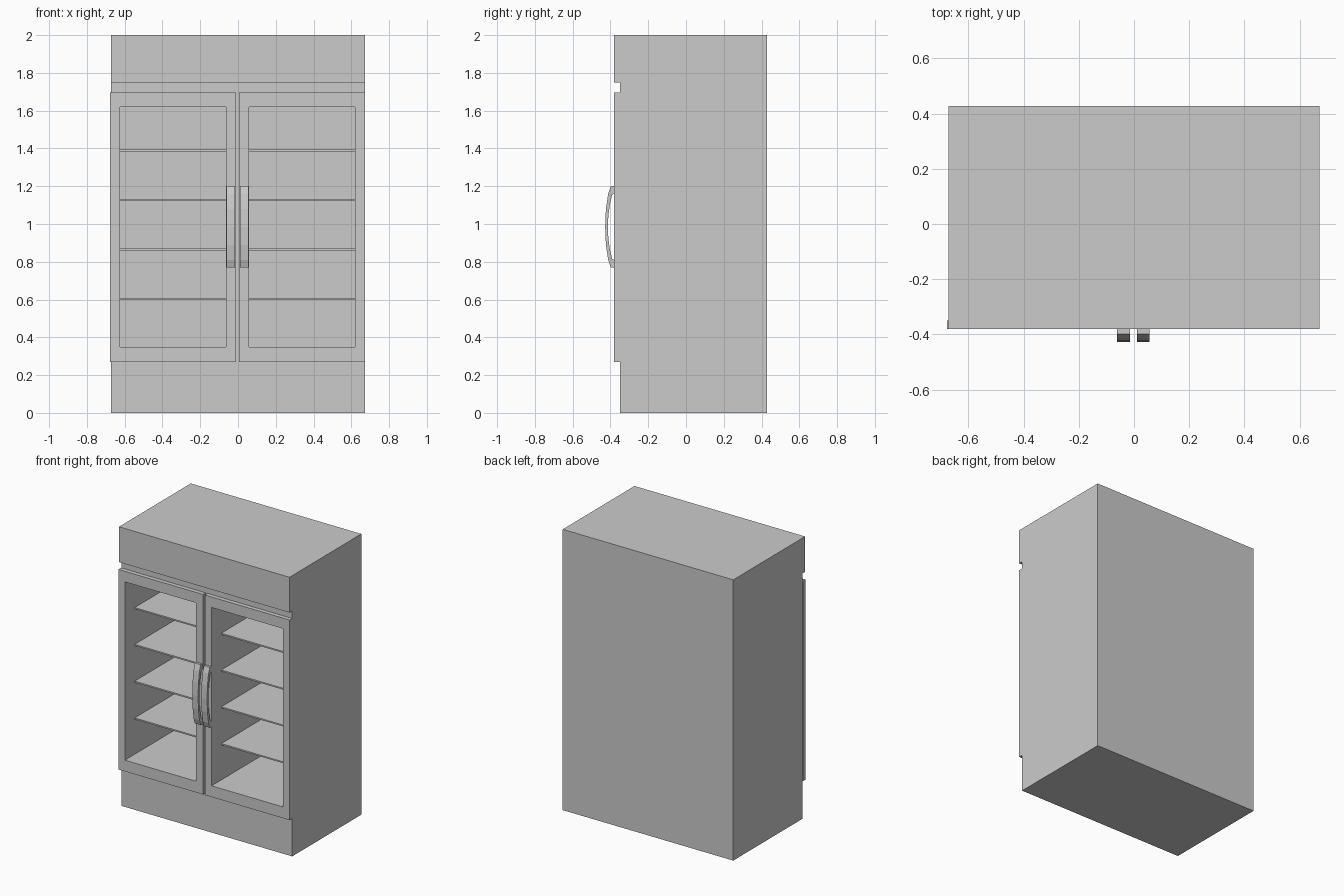
import bpy, bmesh
from mathutils import Vector

if "Cube" in bpy.data.objects:
    bpy.data.objects.remove(bpy.data.objects["Cube"])

MID = -0.0025                      # mirror plane of the two doors
WIN_X, WIN_Z = (0.0605, 0.6225), (0.35, 1.62)
FRONT, BODY_FRONT, BACK = -0.38, -0.35, 0.428


def finish(name, bm):
    bmesh.ops.recalc_face_normals(bm, faces=bm.faces)
    me = bpy.data.meshes.new(name)
    bm.to_mesh(me)
    bm.free()
    ob = bpy.data.objects.new(name, me)
    bpy.context.collection.objects.link(ob)
    return ob


def span(side, xs):
    return sorted(MID + side * x for x in xs)


def extrude_side(name, profile, x0, x1):
    """Extrude a (y, z) profile along x."""
    bm = bmesh.new()
    face = bm.faces.new([bm.verts.new((x0, y, z)) for y, z in profile])
    out = bmesh.ops.extrude_face_region(bm, geom=[face])
    verts = [g for g in out["geom"] if isinstance(g, bmesh.types.BMVert)]
    bmesh.ops.translate(bm, verts=verts, vec=Vector((x1 - x0, 0, 0)))
    return finish(name, bm)


def box(name, xs, ys, zs):
    prof = [(ys[0], zs[0]), (ys[1], zs[0]), (ys[1], zs[1]), (ys[0], zs[1])]
    return extrude_side(name, prof, *xs)


def frame(name, ox, oz, ix, iz, y0, y1):
    """Rectangular ring with an open window."""
    bm = bmesh.new()

    def loop(xs, zs, y):
        return [bm.verts.new((xs[a], y, zs[b])) for a, b in ((0, 0), (1, 0), (1, 1), (0, 1))]
    rings = [loop(ox, oz, y0), loop(ix, iz, y0), loop(ix, iz, y1), loop(ox, oz, y1)]
    for r in range(4):
        a, b = rings[r], rings[(r + 1) % 4]
        for i in range(4):
            j = (i + 1) % 4
            bm.faces.new((a[i], a[j], b[j], b[i]))
    return finish(name, bm)


# Cabinet body with the header overhanging the recessed front
body = extrude_side("cabinet_body", [
    (BODY_FRONT, 0), (BACK, 0), (BACK, 2), (FRONT, 2), (FRONT, 1.748), (BODY_FRONT, 1.748)],
    -0.672, 0.672)

# Handle side profile: outer arc, then inner arc
half_out = [(FRONT, 0.215), (-0.398, 0.215), (-0.412, 0.175), (-0.424, 0.095)]
half_in = [(FRONT, 0.175), (-0.391, 0.17), (-0.403, 0.12), (-0.411, 0.06)]
outer = half_out + [(-0.428, 0)] + [(y, -z) for y, z in reversed(half_out)]
inner = half_in + [(-0.414, 0)] + [(y, -z) for y, z in reversed(half_in)]
handle_profile = [(y, z + 0.985) for y, z in outer + inner[::-1]]

for side, label in ((-1, "left"), (1, "right")):
    win = span(side, WIN_X)
    # Hollow compartment behind each door
    cutter = box(label + "_cavity_cutter", win, (-0.37, 0.38), WIN_Z)
    cutter.hide_render = True
    cutter.hide_viewport = False
    mod = body.modifiers.new(label + "_cavity", 'BOOLEAN')
    mod.operation, mod.solver, mod.object = 'DIFFERENCE', 'EXACT', cutter
    bpy.context.view_layer.objects.active = body
    bpy.ops.object.modifier_apply(modifier=mod.name)
    bpy.data.objects.remove(cutter)

    # Door frame, handle and shelves
    frame(label + "_door_frame", span(side, (0.0075, 0.6745)), (0.27, 1.695),
          win, WIN_Z, FRONT, BODY_FRONT)
    extrude_side(label + "_handle", handle_profile, *span(side, (0.0125, 0.0585)))
    for i in range(4):
        z = 0.604 + 0.262 * i
        box(f"{label}_shelf_{i + 1}", win, (-0.27, 0.38), (z - 0.005, z + 0.005))
